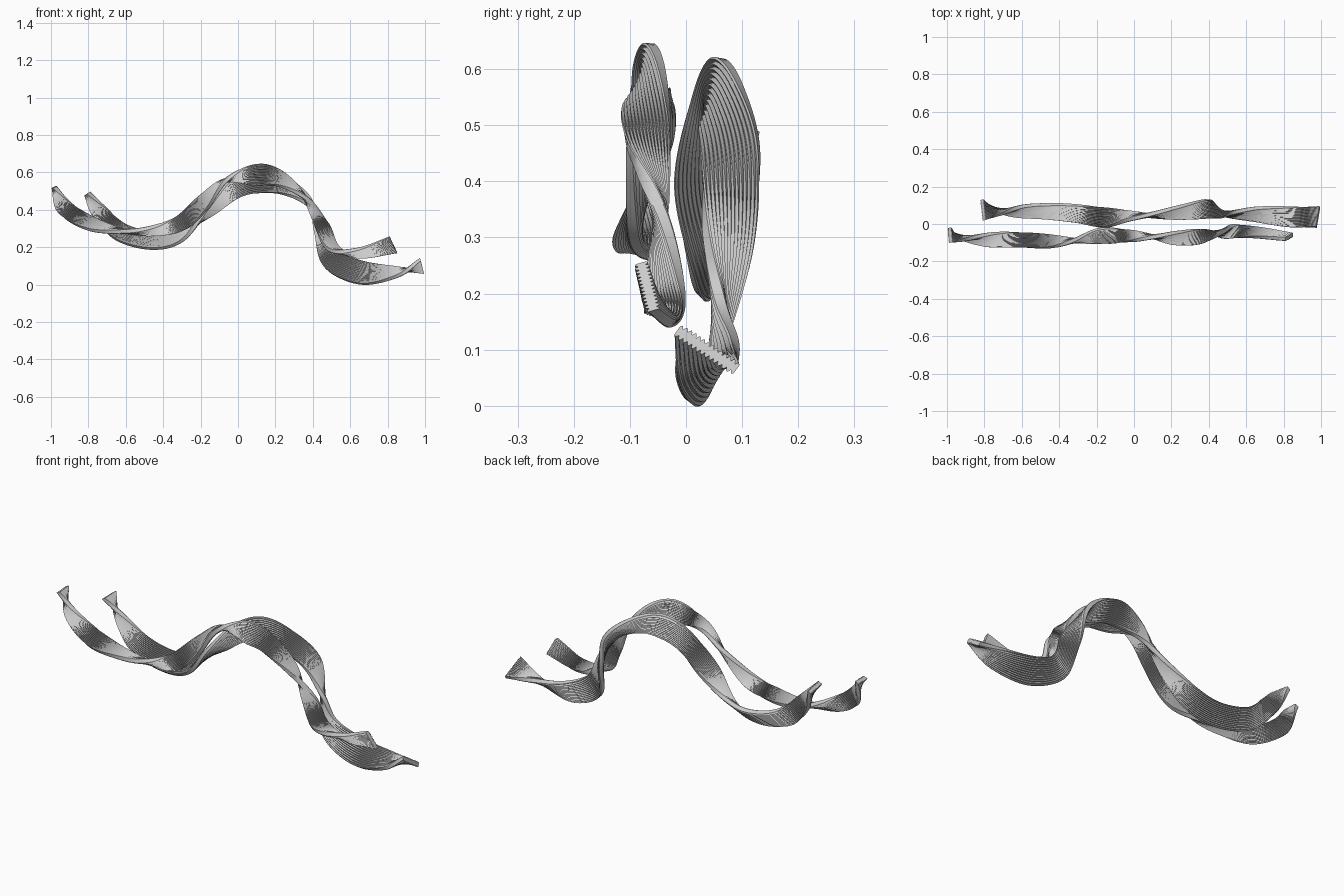
import bpy, bmesh, math
from mathutils import Vector

if "Cube" in bpy.data.objects:
    bpy.data.objects.remove(bpy.data.objects["Cube"])

STEPS, RIDGES, PER, THICK = 12, 12, 4, 0.027

# Two edge rails per twisted ribbon: x, y, z of one edge, then of the other
BACK = [
    (-.812, .13, .483, -.80, .02, .49), (-.77, .09, .36, -.705, .055, .41),
    (-.65, .045, .24, -.59, .095, .315), (-.46, .03, .192, -.43, .105, .275),
    (-.30, .01, .235, -.30, .10, .30), (-.17, -.018, .40, -.14, .085, .375),
    (-.04, .02, .555, 0, .06, .465), (.10, .055, .62, .12, .04, .49),
    (.25, .095, .575, .24, .03, .485), (.385, .13, .455, .37, .03, .43),
    (.415, .115, .28, .47, .035, .31), (.46, .055, .095, .53, .06, .19),
    (.65, .018, .005, .66, .085, .125), (.85, -.015, .045, .84, .09, .09),
    (.975, -.015, .135, .993, .09, .065)]
FRONT = [
    (-.98, -.10, .52, -.985, -.02, .523), (-.89, -.08, .435, -.96, -.06, .385),
    (-.75, -.05, .345, -.80, -.115, .295), (-.60, -.045, .285, -.60, -.125, .285),
    (-.45, -.06, .268, -.45, -.125, .31), (-.29, -.09, .29, -.33, -.09, .365),
    (-.17, -.10, .40, -.20, -.03, .475), (-.06, -.098, .56, -.07, -.027, .555),
    (.10, -.07, .645, .09, -.065, .53), (.24, -.043, .60, .21, -.105, .53),
    (.36, -.028, .46, .36, -.105, .465), (.415, -.05, .30, .48, -.04, .335),
    (.49, -.075, .185, .54, -.005, .195), (.64, -.07, .19, .66, -.02, .147),
    (.81, -.08, .255, .85, -.058, .17)]


def smooth_path(pts):
    """Catmull-Rom curve through the points."""
    pts = [Vector(p) for p in pts]
    pts = [2 * pts[0] - pts[1]] + pts + [2 * pts[-1] - pts[-2]]
    out = []
    for a, b, c, d in zip(pts, pts[1:], pts[2:], pts[3:]):
        for i in range(STEPS):
            t = i / STEPS
            out.append(0.5 * (2 * b + (c - a) * t + (2 * a - 5 * b + 4 * c - d) * t * t
                              + (3 * b - a - 3 * c + d) * t ** 3))
    return out + [pts[-2]]


def section():
    """Flat bar with scalloped ridges on both faces: (across 0..1, height)."""
    n = RIDGES * PER
    side = []
    for i in range(n + 1):
        u = i / n
        bump = abs(math.sin(math.pi * i / PER))
        side.append((0.06 + 0.88 * u, THICK * (0.24 + 0.26 * bump)))
    face = [(0, THICK * 0.35), (0.03, THICK * 0.45)] + side
    face += [(0.97, THICK * 0.45), (1, THICK * 0.35)]
    return face + [(u, -h) for u, h in reversed(face)]


def ribbon(name, rows):
    a = smooth_path([r[:3] for r in rows])
    b = smooth_path([r[3:] for r in rows])
    mid = [(p + q) / 2 for p, q in zip(a, b)]
    prof = section()
    bm = bmesh.new()
    rings = []
    for i, (p, q) in enumerate(zip(a, b)):
        tangent = mid[min(i + 1, len(mid) - 1)] - mid[max(i - 1, 0)]
        normal = tangent.cross(q - p).normalized()
        rings.append([bm.verts.new(p.lerp(q, u) + normal * h) for u, h in prof])
    n = len(prof)
    for r, s in zip(rings, rings[1:]):
        for j in range(n):
            k = (j + 1) % n
            bm.faces.new((r[j], r[k], s[k], s[j]))
    bm.faces.new(rings[0])
    bm.faces.new(rings[-1][::-1])
    bmesh.ops.recalc_face_normals(bm, faces=bm.faces[:])
    me = bpy.data.meshes.new(name)
    bm.to_mesh(me)
    bm.free()
    ob = bpy.data.objects.new(name, me)
    bpy.context.collection.objects.link(ob)
    bpy.context.view_layer.objects.active = ob
    ob.select_set(True)
    bpy.ops.object.shade_smooth_by_angle(angle=math.radians(35))
    ob.select_set(False)


ribbon("back_ribbon", BACK)
ribbon("front_ribbon", FRONT)
